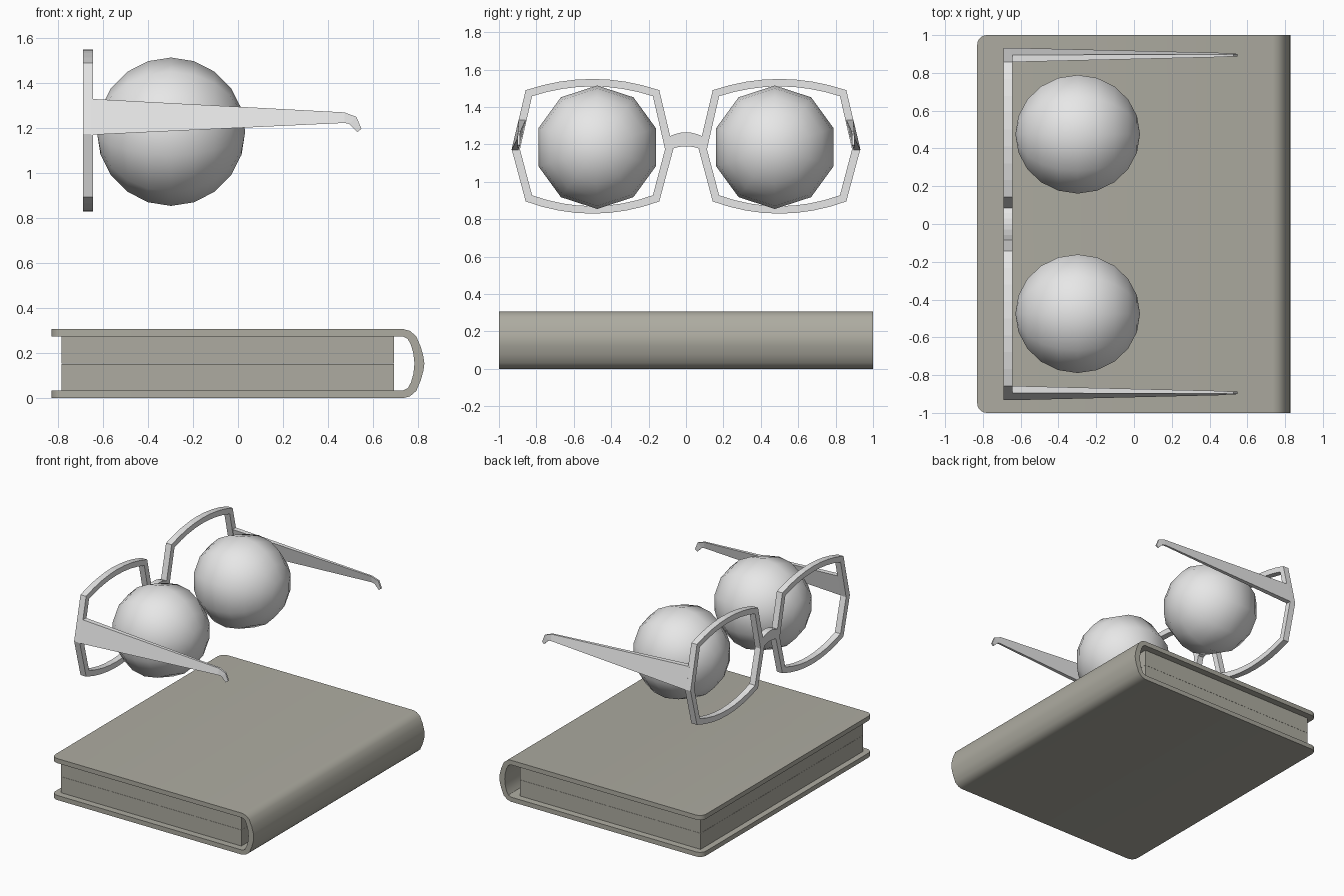
import bpy, bmesh, math
from mathutils import Matrix

if "Cube" in bpy.data.objects:
    bpy.data.objects.remove(bpy.data.objects["Cube"], do_unlink=True)


def material(name, rgb):
    m = bpy.data.materials.new(name)
    m.use_nodes = True
    m.diffuse_color = (*rgb, 1)
    m.node_tree.nodes["Principled BSDF"].inputs["Base Color"].default_value = (*rgb, 1)
    return m


BOOK = material("warm grey", (0.42, 0.41, 0.355))
GREY = material("light grey", (0.8, 0.8, 0.8))


def finish(bm, name, mat, smooth=None):
    bmesh.ops.recalc_face_normals(bm, faces=bm.faces)
    me = bpy.data.meshes.new(name)
    bm.to_mesh(me)
    bm.free()
    ob = bpy.data.objects.new(name, me)
    bpy.context.collection.objects.link(ob)
    me.materials.append(mat)
    if smooth is not None:
        bpy.ops.object.select_all(action='DESELECT')
        ob.select_set(True)
        bpy.context.view_layer.objects.active = ob
        bpy.ops.object.shade_smooth_by_angle(angle=math.radians(smooth))
    return ob


def loft(bm, loops, closed=False):
    """Join equal loops of points with quads; cap the ends unless closed."""
    rows = [[bm.verts.new(p) for p in loop] for loop in loops]
    n = len(rows[0])
    for i in range(len(rows) if closed else len(rows) - 1):
        a, b = rows[i], rows[(i + 1) % len(rows)]
        for j in range(n):
            k = (j + 1) % n
            bm.faces.new((a[j], a[k], b[k], b[j]))
    if not closed:
        bm.faces.new(rows[0])
        bm.faces.new(rows[-1])


# Book cover: a C-shaped section swept across the width
T = 0.307
outer = [(-0.83, T), (0.735, T), (0.765, 0.299), (0.793, 0.275),
         (0.813, 0.228), (0.825, 0.185), (0.829, T / 2)]
inner = [(-0.83, 0.273), (0.735, 0.273), (0.755, 0.263), (0.769, 0.238),
         (0.780, 0.200), (0.785, T / 2)]


def mirrored(half):
    return half + [(x, T - z) for x, z in half[-2::-1]]


section = mirrored(outer) + mirrored(inner)[::-1]
bm = bmesh.new()
loft(bm, [[(x, y, z) for x, z in section] for y in (-1, 1)])
# Round the upright corners of both boards
corners = [e for e in bm.edges
           if all(v.co.x < -0.82 for v in e.verts)
           and abs(e.verts[0].co.y - e.verts[1].co.y) < 0.01
           and abs(e.verts[0].co.z - e.verts[1].co.z) < 0.05]
bmesh.ops.bevel(bm, geom=corners, offset=0.05, segments=5, profile=0.5, affect='EDGES')
finish(bm, "book_cover", BOOK, 30)

# Page block in two stacks
for name, z0, z1 in (("lower_pages", 0.034, 0.1525), ("upper_pages", 0.1535, 0.273)):
    bm = bmesh.new()
    bmesh.ops.create_cube(bm, size=1, matrix=Matrix.Translation((-0.046, 0, (z0 + z1) / 2))
                          @ Matrix.Diagonal((1.478, 1.9, z1 - z0, 1)))
    finish(bm, name, BOOK)


# Glasses
X0, X1 = -0.69, -0.644


def lens_outline(corner, side, top, top_corner, low, low_corner, n=8):
    """Rim outline as (y offset, z): bowed top and bottom, pointed sides."""
    ts = [-1 + 2 * i / n for i in range(n + 1)]
    up = [(corner * t, top - (top - top_corner) * t * t) for t in ts]
    down = [(-corner * t, low + (low_corner - low) * t * t) for t in ts]
    return up + [(side, 1.174)] + down + [(-side, 1.174)]


rim_out = lens_outline(0.357, 0.432, 1.55, 1.49, 0.83, 0.895)
rim_in = lens_outline(0.323, 0.388, 1.51, 1.458, 0.87, 0.928)

# Temple stations: x, top z, bottom z, y centre at top and bottom, half thickness
temple = [(X1 - 0.01, 1.331, 1.171, 0.876, 0.914, 0.019),
          (0.473, 1.271, 1.224, 0.891, 0.899, 0.007)]
hook = [((0.527, 1.251), (0.495, 1.220)), ((0.549, 1.198), (0.531, 1.184))]

for s, side in ((1, "back"), (-1, "front")):
    bm = bmesh.new()
    loops = [[(x, s * 0.5 + y, z) for y, z in rim]
             for x, rim in ((X0, rim_out), (X1, rim_out), (X1, rim_in), (X0, rim_in))]
    loft(bm, loops, closed=True)
    finish(bm, side + "_rim", GREY)

    bm = bmesh.new()
    loops = [[(x, s * (yt - h), zt), (x, s * (yt + h), zt),
              (x, s * (yb + h), zb), (x, s * (yb - h), zb)]
             for x, zt, zb, yt, yb, h in temple]
    for (xt, zt), (xb, zb) in hook:
        loops.append([(xt, s * 0.888, zt), (xt, s * 0.900, zt),
                      (xb, s * 0.903, zb), (xb, s * 0.890, zb)])
    loft(bm, loops)
    finish(bm, side + "_temple", GREY)

    # Ball behind each rim, poles along x
    bm = bmesh.new()
    bmesh.ops.create_uvsphere(bm, u_segments=10, v_segments=10, radius=0.33,
                              matrix=Matrix.Translation((-0.298, s * 0.475, 1.185))
                              @ Matrix.Rotation(math.pi / 2, 4, 'Y')
                              @ Matrix.Rotation(math.pi / 2, 4, 'Z'))
    finish(bm, side + "_ball", GREY, 80)

# Arched nose bridge
bm = bmesh.new()
loops = []
for i in range(7):
    t = -1 + i / 3
    zt, zb = 1.265 - 0.022 * t * t, 1.190 - 0.014 * t * t
    yt, yb = 0.088 * t, 0.075 * t
    loops.append([(X0, yt, zt), (X1, yt, zt), (X1, yb, zb), (X0, yb, zb)])
loft(bm, loops)
finish(bm, "nose_bridge", GREY)
